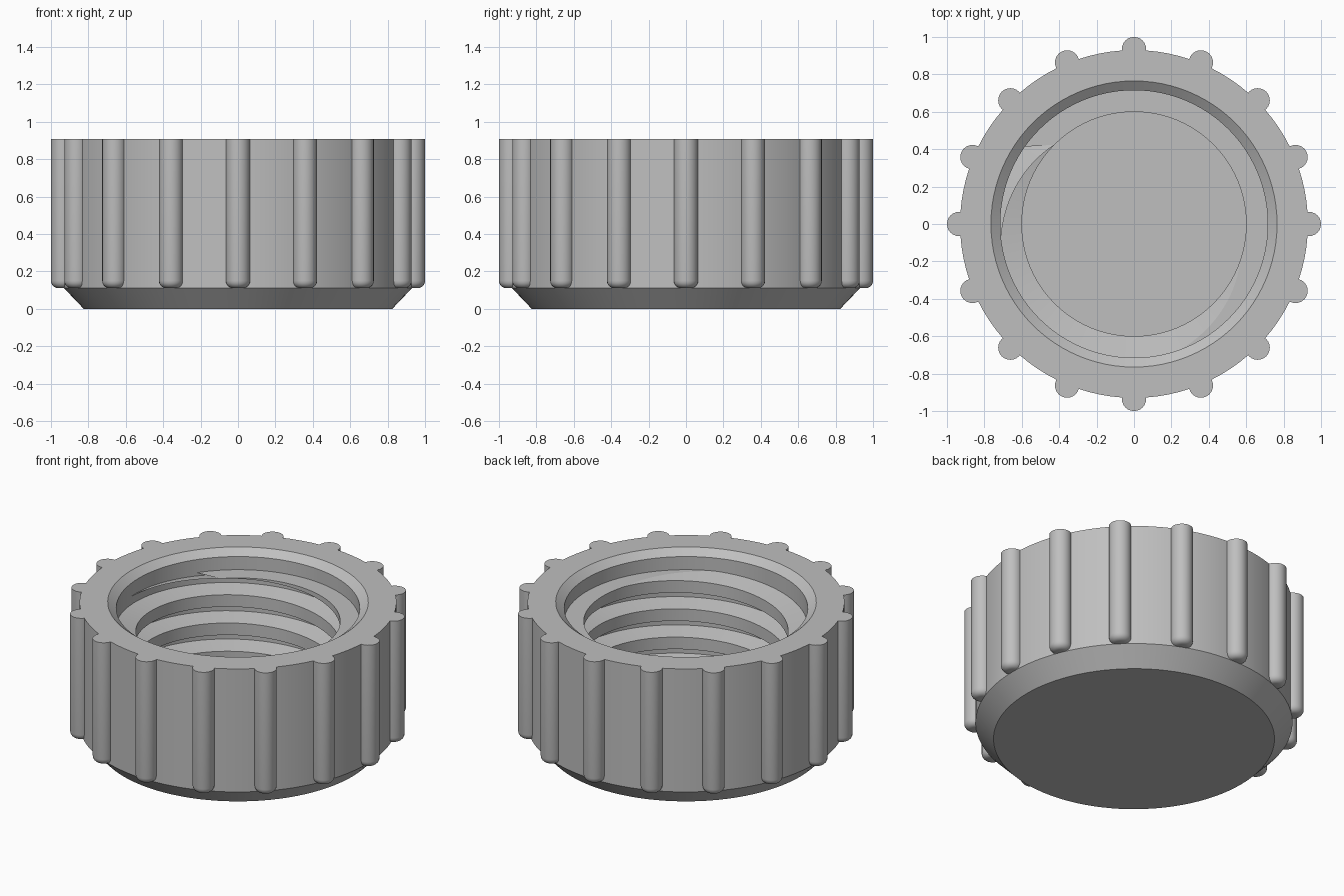
import bpy
import bmesh
from math import sin, cos, pi, radians

cube = bpy.data.objects.get("Cube")
if cube:
    bpy.data.objects.remove(cube, do_unlink=True)

# One plain grey for the whole cap
grey = bpy.data.materials.new("plain_grey")
grey.use_nodes = True
colour = (0.52, 0.52, 0.52, 1)
grey.diffuse_color = colour
grey.node_tree.nodes["Principled BSDF"].inputs["Base Color"].default_value = colour

HEIGHT = 0.907
FLOOR = 0.11


def finish(name, bm, angle):
    """Turn a bmesh into a smooth object that keeps its hard edges."""
    bmesh.ops.recalc_face_normals(bm, faces=bm.faces)
    mesh = bpy.data.meshes.new(name)
    bm.to_mesh(mesh)
    bm.free()
    mesh.materials.append(grey)
    obj = bpy.data.objects.new(name, mesh)
    bpy.context.collection.objects.link(obj)
    bpy.ops.object.select_all(action="DESELECT")
    obj.select_set(True)
    bpy.context.view_layer.objects.active = obj
    bpy.ops.object.shade_smooth_by_angle(angle=radians(angle))
    return obj


def lathe(name, profile, steps):
    """Revolve an (r, z) profile that starts and ends on the axis."""
    bm = bmesh.new()
    verts = [bm.verts.new((r, 0, z)) for r, z in profile]
    edges = [bm.edges.new(pair) for pair in zip(verts, verts[1:])]
    bmesh.ops.spin(bm, geom=verts + edges, cent=(0, 0, 0), axis=(0, 0, 1),
                   angle=2 * pi, steps=steps, use_merge=False)
    bmesh.ops.remove_doubles(bm, verts=bm.verts, dist=0.0005)
    return finish(name, bm, 30)


# Cup body: chamfered base, straight wall, chamfered mouth, flat floor
lathe("cap_body", [(0, 0), (0.825, 0), (0.93, FLOOR), (0.93, HEIGHT),
                   (0.765, HEIGHT), (0.715, 0.868), (0.715, FLOOR), (0, FLOOR)], 96)

# Grip ribs: round bars with a rounded lower end
RIB, FILLET = 0.065, 0.04
rounding = [(RIB - FILLET + FILLET * sin(a), FLOOR + FILLET - FILLET * cos(a))
            for a in (i * pi / 10 for i in range(6))]
rib = lathe("grip_rib", [(0, FLOOR)] + rounding + [(RIB, HEIGHT), (0, HEIGHT)], 24)
for i in range(16):
    bar = rib if i == 0 else rib.copy()
    if i:
        bpy.context.collection.objects.link(bar)
    bar.name = f"grip_rib_{i + 1}"
    a = i * pi / 8
    bar.location = (0.935 * cos(a), 0.935 * sin(a), 0)

# Inner thread: a rising trapezoid ridge, trimmed flat at its top and below the floor
PITCH, CREST, SLOPE = 0.183, 0.078, 0.225
TOP = 0.783
INNER, OUTER = 0.6, 0.74
flare = (OUTER - INNER) * SLOPE
section = [(INNER, 0), (INNER, CREST), (OUTER, CREST + flare), (OUTER, -flare)]
bm = bmesh.new()
previous = None
per_turn = 96
for step in range(-6 * per_turn, 2 * per_turn):
    a = radians(135) + 2 * pi * step / per_turn
    z = TOP + PITCH * step / per_turn
    ring = [bm.verts.new((r * cos(a), r * sin(a), z + dz)) for r, dz in section]
    if previous:
        for k in range(4):
            n = (k + 1) % 4
            bm.faces.new((previous[k], previous[n], ring[n], ring[k]))
    previous = ring


def trim(height, direction):
    cut = bmesh.ops.bisect_plane(bm, geom=bm.verts[:] + bm.edges[:] + bm.faces[:],
                                 plane_co=(0, 0, height), plane_no=(0, 0, direction),
                                 clear_outer=True)
    return [e for e in cut["geom_cut"] if isinstance(e, bmesh.types.BMEdge)]


trim(FLOOR - 0.03, -1)
rim = trim(TOP, 1)
bmesh.ops.triangle_fill(bm, edges=rim, use_beauty=True, normal=(0, 0, 1))
finish("inner_thread", bm, 11)
